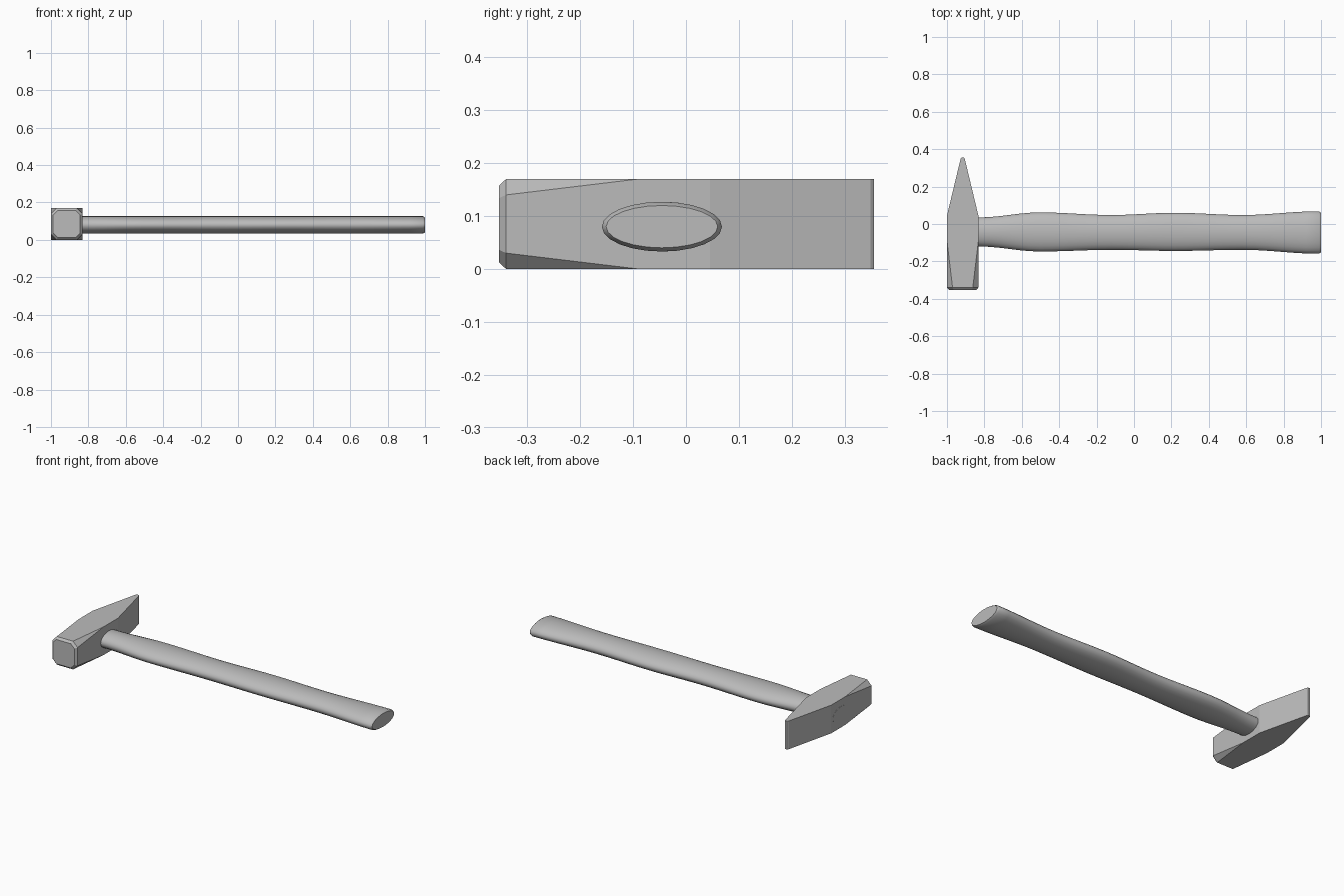
import bpy, bmesh, math

cube = bpy.data.objects.get("Cube")
if cube:
    bpy.data.objects.remove(cube)


def material(name, value):
    mat = bpy.data.materials.new(name)
    mat.use_nodes = True
    colour = (value, value, value, 1)
    mat.diffuse_color = colour
    mat.node_tree.nodes["Principled BSDF"].inputs["Base Color"].default_value = colour
    return mat


def loft(name, rings, mat):
    """Skin a list of equal-length vertex rings and cap both ends."""
    bm = bmesh.new()
    loops = [[bm.verts.new(p) for p in ring] for ring in rings]
    n = len(loops[0])
    for a, b in zip(loops, loops[1:]):
        for i in range(n):
            j = (i + 1) % n
            bm.faces.new((a[i], a[j], b[j], b[i]))
    bm.faces.new(loops[0])
    bm.faces.new(loops[-1])
    bmesh.ops.remove_doubles(bm, verts=bm.verts, dist=0.0001)
    bmesh.ops.recalc_face_normals(bm, faces=bm.faces)
    mesh = bpy.data.meshes.new(name)
    bm.to_mesh(mesh)
    bm.free()
    mesh.materials.append(mat)
    obj = bpy.data.objects.new(name, mesh)
    bpy.context.collection.objects.link(obj)
    return obj


grey = material("plain grey", 0.5)
HEAD_X, HEAD_Z = -0.916, 0.085


def octagon(y, hx, hz, cut):
    """Rectangle across the head with its four corners cut."""
    quarter = [(hx, hz - cut), (hx - cut, hz)]
    pts = quarter + [(-x, z) for x, z in reversed(quarter)]
    pts += [(-x, -z) for x, z in pts]
    return [(HEAD_X + x, y, HEAD_Z + z) for x, z in pts]


# Hammer head: struck face, tapering corner cuts, square body, wedge peen
head = loft("hammer_head", [
    octagon(-0.353, 0.072, 0.073, 0.024),
    octagon(-0.34, 0.084, 0.085, 0.03),
    octagon(-0.09, 0.084, 0.085, 0),
    octagon(0.045, 0.084, 0.085, 0),
    octagon(0.349, 0.011, 0.085, 0),
    octagon(0.355, 0.006, 0.085, 0),
], grey)

# Handle: oval section whose width swells and narrows along its length
STATIONS = [(-0.83, 0.035, -0.12), (-0.5, 0.062, -0.147), (-0.12, 0.048, -0.138),
            (0.22, 0.06, -0.144), (0.58, 0.048, -0.138), (0.988, 0.068, -0.159)]


def oval(x, back, front, hz):
    mid, hy = (back + front) / 2, (back - front) / 2
    return [(x, mid + hy * math.cos(t), 0.08 + hz * math.sin(t))
            for t in (math.tau * i / 24 for i in range(24))]


rings = [oval(-1.001, 0.03, -0.125, 0.047)]
for (x0, b0, f0), (x1, b1, f1) in zip(STATIONS, STATIONS[1:]):
    for k in range(6):
        u = k / 6
        s = (1 - math.cos(math.pi * u)) / 2
        rings.append(oval(x0 + (x1 - x0) * u, b0 + (b1 - b0) * s,
                          f0 + (f1 - f0) * s, 0.047))
rings.append(oval(*STATIONS[-1], 0.047))
rings.append(oval(1.0, 0.06, -0.151, 0.04))
handle = loft("handle", rings, grey)

# Smooth wood, with the end edges kept crisp
bpy.ops.object.select_all(action="DESELECT")
handle.select_set(True)
bpy.context.view_layer.objects.active = handle
bpy.ops.object.shade_smooth_by_angle(angle=math.radians(35))
